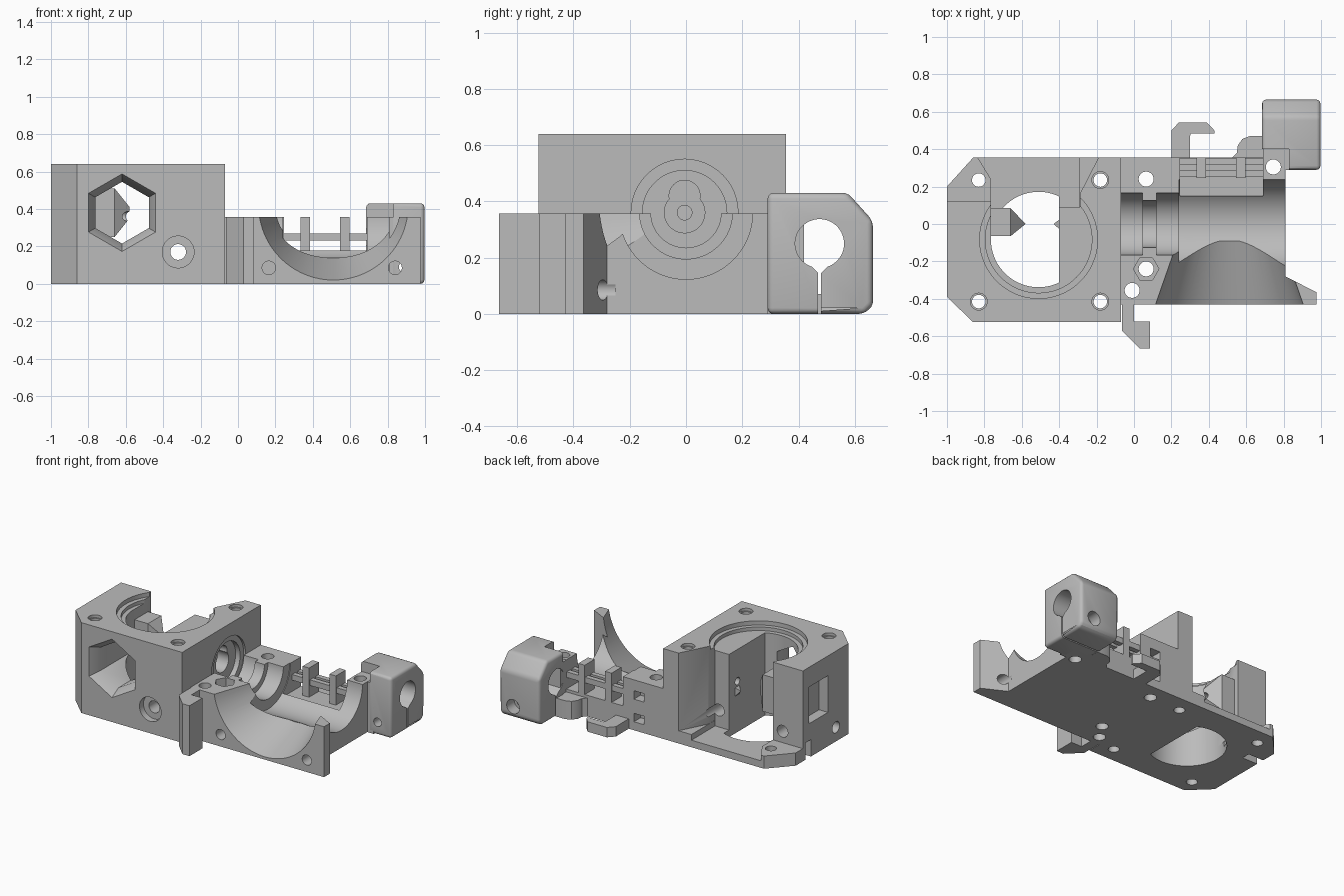
import bpy, bmesh, math
from mathutils import Vector

cube = bpy.data.objects.get("Cube")
if cube:
    bpy.data.objects.remove(cube, do_unlink=True)

grey = bpy.data.materials.new("light grey plastic")
grey.use_nodes = True
COLOUR = (0.5, 0.5, 0.5, 1)
grey.diffuse_color = COLOUR
grey.node_tree.nodes["Principled BSDF"].inputs["Base Color"].default_value = COLOUR


def finish(name, bm):
    bmesh.ops.recalc_face_normals(bm, faces=bm.faces)
    mesh = bpy.data.meshes.new(name)
    bm.to_mesh(mesh)
    bm.free()
    mesh.materials.append(grey)
    ob = bpy.data.objects.new(name, mesh)
    bpy.context.collection.objects.link(ob)
    return ob


def prism(name, axis, a, b, low, high=None):
    """Extrude a 2D outline along an axis, optionally to a second outline."""
    place = {"x": lambda p, w: (w, p[0], p[1]),
             "y": lambda p, w: (p[0], w, p[1]),
             "z": lambda p, w: (p[0], p[1], w)}[axis]
    bm = bmesh.new()
    va = [bm.verts.new(place(p, a)) for p in low]
    vb = [bm.verts.new(place(p, b)) for p in (high or low)]
    bm.faces.new(va)
    bm.faces.new(vb)
    n = len(va)
    for i in range(n):
        j = (i + 1) % n
        bm.faces.new((va[i], va[j], vb[j], vb[i]))
    return finish(name, bm)


def ring(u, v, r, n=48, turn=0.0):
    return [(u + r * math.cos(turn + math.tau * i / n),
             v + r * math.sin(turn + math.tau * i / n)) for i in range(n)]


def box(name, x0, x1, y0, y1, z0, z1):
    return prism(name, "z", z0, z1, [(x0, y0), (x1, y0), (x1, y1), (x0, y1)])


def rod(axis, a, b, u, v, r, r2=None, n=48):
    return prism("cutter", axis, a, b, ring(u, v, r, n), ring(u, v, r2 or r, n))


def apply_modifiers(ob):
    dg = bpy.context.evaluated_depsgraph_get()
    mesh = bpy.data.meshes.new_from_object(ob.evaluated_get(dg))
    ob.modifiers.clear()
    ob.data = mesh


def cut(ob, *cutters):
    for c in cutters:
        c.hide_render = True
        m = ob.modifiers.new("cut", "BOOLEAN")
        m.operation, m.solver, m.object = "DIFFERENCE", "EXACT", c
        apply_modifiers(ob)
        bpy.data.objects.remove(c, do_unlink=True)


def hull(name, points):
    bm = bmesh.new()
    for p in points:
        bm.verts.new(p)
    bmesh.ops.convex_hull(bm, input=bm.verts)
    return finish(name, bm)


# Tall motor block with chamfered outer corners
block = prism("motor_block", "z", 0, 0.64,
              [(-1, -0.39), (-0.86, -0.525), (-0.07, -0.525), (-0.07, 0.355),
               (-0.86, 0.355), (-1, 0.2)])
# Open rear: stepped floor behind the gear pocket
cut(block,
    prism("cutter", "z", 0.09, 1,
          [(-1.1, 0.12), (-0.765, 0.12), (-0.765, -0.08), (-0.4, -0.08), (-0.4, 0.09),
           (-0.29, 0.09), (-0.29, 0.16), (-0.19, 0.355), (-0.19, 0.5), (-1.1, 0.5)]),
    prism("cutter", "z", 0.05, 0.3,
          [(-0.765, 0.0), (-0.401, 0.0), (-0.401, 0.09), (-0.291, 0.09), (-0.291, 0.5),
           (-0.835, 0.5), (-0.835, 0.355), (-0.765, 0.24)]))
# Gear pocket, flattened on one side, and the bearing seat above it
pocket = [p for p in ring(-0.51, -0.083, 0.255, 96) if p[0] < -0.4]
pocket_side = math.sqrt(0.255 ** 2 - 0.11 ** 2)
pocket += [(-0.4, -0.083 + s * pocket_side) for s in (1, -1)]
pocket.sort(key=lambda p: math.atan2(p[1] + 0.083, p[0] + 0.51))
cut(block,
    prism("cutter", "z", -0.1, 0.7, pocket),
    rod("z", 0.585, 0.7, -0.51, -0.083, 0.285, n=96),
    rod("z", 0.61, 0.71, -0.51, -0.083, 0.315, n=96))
# Tapered hexagonal window
cut(block,
    prism("cutter", "y", -0.53, -0.45, ring(-0.62, 0.38, 0.21, 6, math.pi / 6),
          ring(-0.62, 0.38, 0.165, 6, math.pi / 6)),
    prism("cutter", "y", -0.46, -0.12, ring(-0.62, 0.38, 0.165, 6, math.pi / 6)))
# Counterbored screw hole and corner bolt holes
cut(block,
    rod("y", -0.6, -0.48, -0.32, 0.17, 0.085),
    rod("y", -0.6, 0.5, -0.32, 0.17, 0.042))
for x in (-0.83, -0.18):
    for y in (0.235, -0.415):
        cut(block, rod("z", -0.1, 0.8, x, y, 0.036),
            rod("z", 0.62, 0.8, x, y, 0.045))
# Filament passage and stepped recess on the inner end
cut(block,
    rod("x", -0.085, 0, -0.005, 0.36, 0.19),
    rod("x", -0.12, 0, -0.005, 0.36, 0.15),
    rod("x", -0.25, 0, -0.005, 0.36, 0.072),
    rod("x", -0.25, 0, -0.005, 0.42, 0.055),
    rod("x", -0.5, 0, -0.005, 0.36, 0.026))
# Outer end slot, screw hole, floor notch and rear hole
cut(block,
    box("cutter", -1.1, -0.93, -0.16, 0.05, 0.24, 0.5),
    rod("x", -1.1, -0.9, -0.25, 0.1, 0.04),
    box("cutter", -1.1, -0.88, 0.03, 0.09, -0.1, 0.12),
    rod("y", -0.05, 0.3, -0.84, 0.17, 0.042))

# Pointed filament guide inside the pocket
guide = hull("filament_guide",
             [(x, y, z) for x in (-0.775, -0.66) for y in (-0.065, 0.085)
              for z in (0.25, 0.51)] + [(-0.58, 0.0, z) for z in (0.35, 0.41)])
cut(guide, rod("x", -0.8, -0.5, -0.005, 0.36, 0.026))
tip = hull("guide_tip", [(-0.43, 0.0, 0.3)] + [(-0.39, y, z) for y in (-0.035, 0.03)
                                              for z in (0.25, 0.33)])

# Low nozzle carrier with a flared front ear
body = prism("nozzle_carrier", "z", 0, 0.357,
             [(-0.07, -0.43), (0.975, -0.43), (0.975, -0.365), (0.81, -0.28),
              (0.81, 0.355), (-0.07, 0.355)])
# Stepped groove mount and heat sink chamber
for x0, x1, r in ((-0.1, 0.045, 0.165), (0.04, 0.13, 0.125), (0.12, 0.25, 0.165),
                  (0.24, 1.1, 0.237)):
    cut(body, rod("x", x0, x1, 0.0, 0.36, r, n=64))
# Conical fan duct, rear window, and strap slots
cut(body,
    rod("y", -0.45, -0.09, 0.51, 0.42, 0.407, 0.283, n=96),
    box("cutter", 0.245, 0.69, 0.15, 0.5, 0.15, 0.5),
    box("cutter", 0.08, 0.16, 0.28, 0.5, 0.22, 0.28),
    box("cutter", 0.08, 0.16, 0.28, 0.5, 0.06, 0.12))
# Vertical bolt holes, nut trap and front screw holes
cut(body, prism("cutter", "z", 0.25, 0.5, ring(0.065, -0.24, 0.068, 6)))
for x, y in ((0.065, 0.24), (0.065, -0.24), (-0.01, -0.355), (0.745, 0.305)):
    cut(body, rod("z", -0.1, 0.5, x, y, 0.04))
for x in (0.165, 0.84):
    cut(body, rod("y", -0.5, -0.25, x, 0.085, 0.036))

# Rear window grille
posts = [box("grille_post", x, x + 0.05, 0.245, 0.355, 0.1, 0.357) for x in (0.335, 0.545)]
bars = [box("grille_bar", 0.23, 0.7, y, y + 0.035, 0.23, 0.27) for y in (0.255, 0.315)]

# Front hooked lug
lug = prism("front_lug", "z", 0, 0.357,
            [(-0.065, -0.42), (-0.065, -0.57), (0.03, -0.665), (0.085, -0.665),
             (0.085, -0.52), (0.0, -0.52), (0.0, -0.42)])

# Cable hook at the rear
hook = prism("cable_hook", "z", 0, 0.07,
             [(0.2, 0.35), (0.2, 0.5), (0.24, 0.543), (0.39, 0.543), (0.43, 0.5),
              (0.43, 0.485), (0.305, 0.485), (0.3, 0.47), (0.3, 0.35)])

# Rounded web joining carrier and clamp
web = prism("clamp_web", "z", 0, 0.13,
            [(0.52, 0.35), (0.55, 0.38), (0.555, 0.42), (0.58, 0.455), (0.62, 0.47),
             (0.7, 0.47), (0.7, 0.35)])

# Rod clamp with rounded edges
clamp = prism("rod_clamp", "x", 0.685, 0.997,
              [(0.29, 0), (0.635, 0), (0.665, 0.03), (0.665, 0.33), (0.575, 0.43),
               (0.29, 0.43)])
bevel = clamp.modifiers.new("round", "BEVEL")
bevel.width, bevel.segments, bevel.limit_method = 0.025, 3, "ANGLE"
apply_modifiers(clamp)
# Keyhole bore, slit, bolt clearance and clamping screw
cut(clamp,
    rod("x", 0.5, 1.1, 0.475, 0.25, 0.087),
    prism("cutter", "x", 0.5, 1.1,
          [(0.425, 0.19), (0.47, 0.145), (0.47, -0.1), (0.48, -0.1), (0.48, 0.145),
           (0.525, 0.19)]),
    box("cutter", 0.5, 0.83, 0.2, 0.4, -0.1, 0.6),
    rod("y", 0.2, 0.8, 0.89, 0.09, 0.03),
    rod("y", 0.58, 0.8, 0.89, 0.09, 0.05))
bridge = box("clamp_bridge", 0.69, 0.85, 0.345, 0.42, 0, 0.355)
side_bridge = box("clamp_side_bridge", 0.8, 0.86, 0.29, 0.355, 0, 0.355)

# Smooth the round surfaces, keep the edges crisp
bpy.ops.object.select_all(action="DESELECT")
parts = [block, guide, tip, body, lug, hook, web, clamp, bridge, side_bridge] + posts + bars
for ob in parts:
    ob.select_set(True)
bpy.context.view_layer.objects.active = block
bpy.ops.object.shade_smooth_by_angle(angle=math.radians(30))
